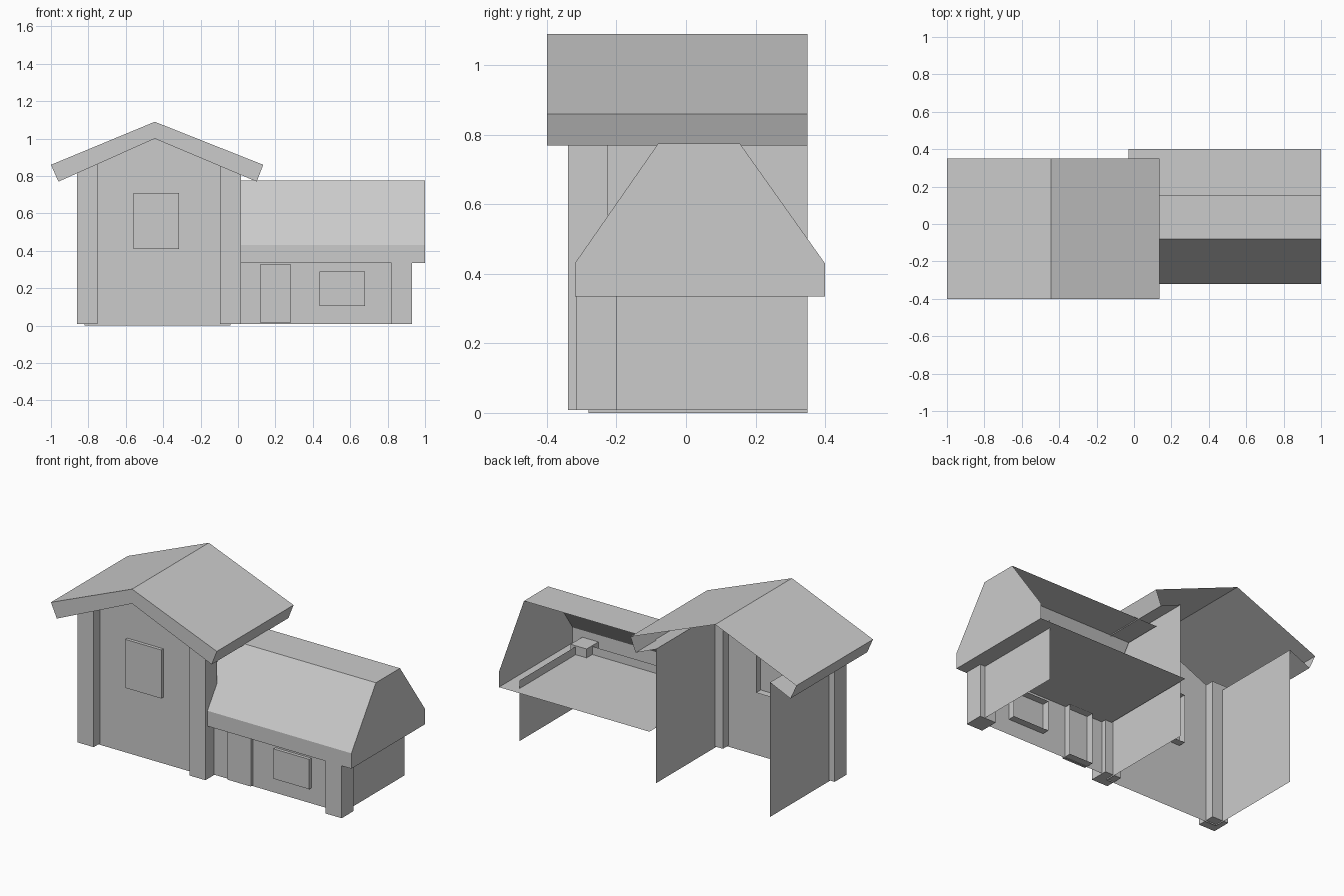
import bpy, bmesh
from mathutils import Vector

cube = bpy.data.objects.get("Cube")
if cube:
    bpy.data.objects.remove(cube)

grey = bpy.data.materials.new("plain grey")
grey.use_nodes = True
grey.diffuse_color = (0.6, 0.6, 0.6, 1)
grey.node_tree.nodes["Principled BSDF"].inputs["Base Color"].default_value = (0.6, 0.6, 0.6, 1)


def build(name, faces, inside):
    """Flat faces, each turned to look away from the inside point."""
    bm = bmesh.new()
    for pts in faces:
        face = bm.faces.new([bm.verts.new(p) for p in pts])
        face.normal_update()
        if face.normal.dot(face.calc_center_median() - Vector(inside)) < 0:
            face.normal_flip()
    bmesh.ops.remove_doubles(bm, verts=bm.verts, dist=0.0005)
    mesh = bpy.data.meshes.new(name)
    bm.to_mesh(mesh)
    bm.free()
    mesh.materials.append(grey)
    obj = bpy.data.objects.new(name, mesh)
    bpy.context.collection.objects.link(obj)
    return obj


def sweep_y(profile, y0, y1):
    """Strips from an (x, z) polyline run along y."""
    return [[(a, y0, b), (c, y0, d), (c, y1, d), (a, y1, b)]
            for (a, b), (c, d) in zip(profile, profile[1:])]


def sweep_x(profile, x0, x1):
    """Strips from a (y, z) polyline run along x."""
    return [[(x0, a, b), (x0, c, d), (x1, c, d), (x1, a, b)]
            for (a, b), (c, d) in zip(profile, profile[1:])]


def box(name, x, y, z, open_back=False):
    ring = [(x[0], z[0]), (x[1], z[0]), (x[1], z[1]), (x[0], z[1])]
    faces = sweep_y(ring + ring[:1], *y)
    for end in y[:1] if open_back else y:
        faces.append([(a, end, b) for a, b in ring])
    mid = [sum(r) / 2 for r in (x, y, z)]
    return build(name, faces, mid)


# Main block: heights of the roof underside
RIDGE, BACK = -0.433, 0.35
RIDGE = -0.445
LEFT, RIGHT, FRONT = -0.82, -0.04, -0.28
EAVE_L, EAVE_R = (-0.96, 0.77), (0.10, 0.77)


def under(x):
    ex, ez = EAVE_L if x < RIDGE else EAVE_R
    return 1.0 + (ez - 1.0) * (x - RIDGE) / (ex - RIDGE)


# Tall walls, open at the back and below
gable = [(LEFT, 0), (LEFT, under(LEFT)), (RIDGE, 1.0), (RIGHT, under(RIGHT)), (RIGHT, 0)]
walls = [[(x, FRONT, z) for x, z in gable]]
walls += sweep_y(gable[:2], FRONT, BACK) + sweep_y(gable[3:], FRONT, BACK)
build("tall_walls", walls, (RIDGE, 0, 0.4))

# Tall roof: top slopes, eave boards, front chevron and soffits
top = [EAVE_L, (-1.0, 0.86), (RIDGE, 1.09), (0.135, 0.86), EAVE_R]
roof = sweep_y(top, -0.40, BACK)
for outer, inner in ((top[1], EAVE_L), (top[3], EAVE_R)):
    roof.append([(x, -0.40, z) for x, z in (inner, outer, (RIDGE, 1.09), (RIDGE, 1.0))])
build("tall_roof", roof, (RIDGE, 0, 0.85))

soffit = sweep_y([EAVE_L, (RIDGE, 1.0), EAVE_R], -0.40, FRONT)
soffit += sweep_y([EAVE_L, gable[1]], FRONT, BACK)
soffit += sweep_y([gable[3], EAVE_R], FRONT, BACK)
build("tall_soffit", soffit, (RIDGE, 0, 1.5))

# Low wing walls, open at the back
END, WING_FRONT = 0.895, -0.255
wing = sweep_x([(WING_FRONT, 0.01), (WING_FRONT, 0.385)], RIGHT, END)
wing += sweep_y([(END, 0.01), (END, 0.385)], WING_FRONT, BACK)
build("wing_walls", wing, (0.4, 0.1, 0.2))

# Low wing roof: fascia, front slope, flat top, end gable and ceiling
hood = [(-0.32, 0.335), (-0.32, 0.43), (-0.08, 0.775), (0.155, 0.775)]
roof = sweep_x(hood, -0.03, 1.0)
roof += sweep_x([(-0.32, 0.335), (0.40, 0.335)], -0.03, 1.0)
roof.append([(1.0, y, z) for y, z in hood + [(0.40, 0.43), (0.40, 0.335)]])
build("wing_roof", roof, (0.4, 0.05, 0.5))

# Corner posts
for side, x in (("right", -0.86), ("left", -0.095)):
    box("tall_post_" + side, (x, x + 0.11), (-0.34, -0.225), (0.008, 0.863))
box("wing_post", (0.82, 0.93), (-0.315, -0.20), (0.008, 0.39))

# Door and windows, frames that pass through the walls
box("tall_window", (-0.56, -0.315), (-0.30, -0.235), (0.41, 0.71), True)
box("door", (0.12, 0.28), (-0.275, -0.21), (0.015, 0.33), True)
box("wing_window", (0.435, 0.68), (-0.275, -0.21), (0.105, 0.29), True)
